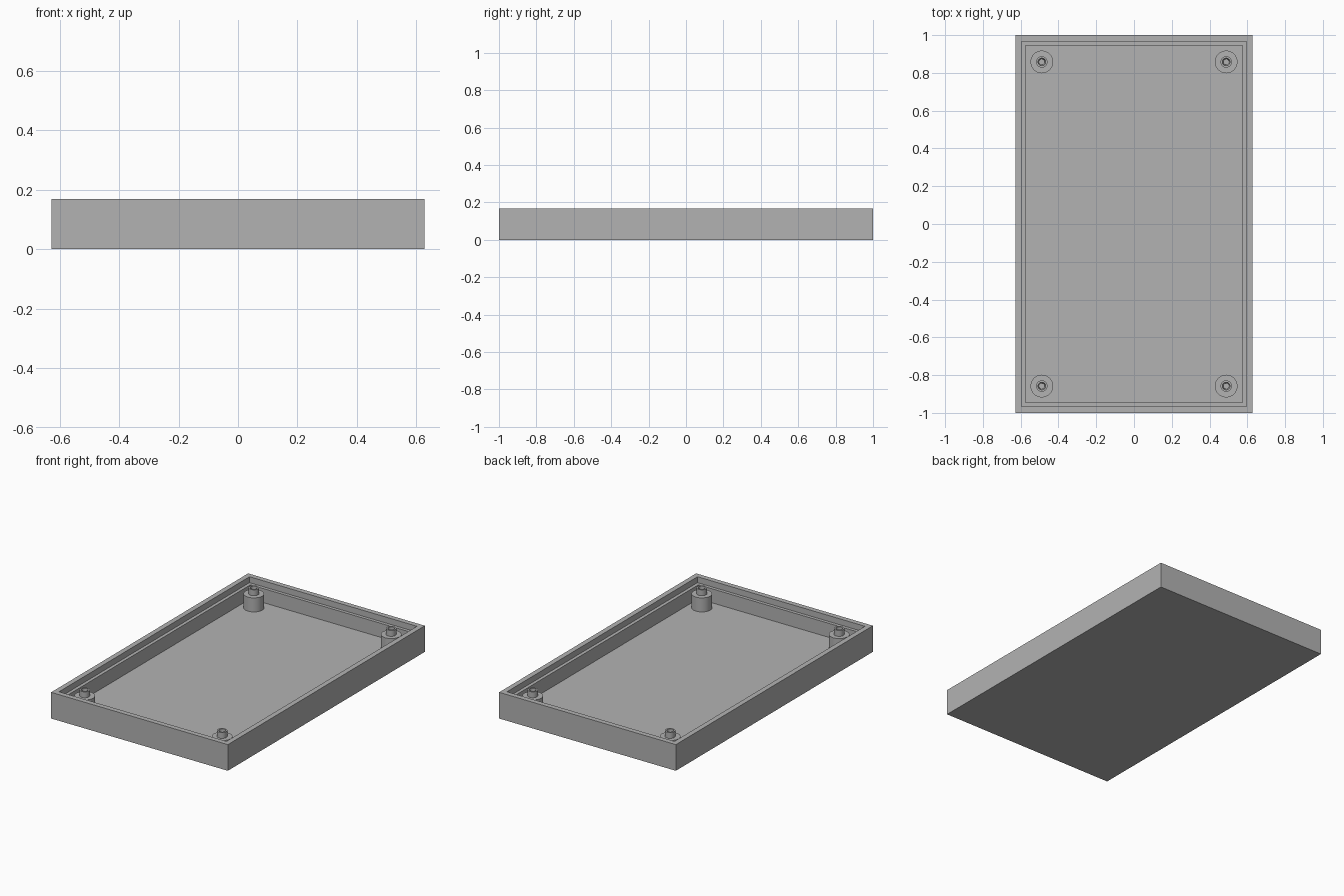
import bpy, bmesh, math

cube = bpy.data.objects.get("Cube")
if cube:
    bpy.data.objects.remove(cube, do_unlink=True)

grey = bpy.data.materials.new("plain grey")
grey.use_nodes = True
COLOUR = (0.45, 0.45, 0.45, 1)
grey.diffuse_color = COLOUR
grey.node_tree.nodes["Principled BSDF"].inputs["Base Color"].default_value = COLOUR

HALF_X, HALF_Y = 0.628, 1.0
HEIGHT, LEDGE, FLOOR = 0.168, 0.13, 0.04
SEGMENTS = 48


def loft(name, rings):
    """Bridge equal-sized rings of points, capping both ends."""
    bm = bmesh.new()
    loops = [[bm.verts.new(p) for p in ring] for ring in rings]
    count = len(loops[0])
    for a, b in zip(loops, loops[1:]):
        for i in range(count):
            j = (i + 1) % count
            bm.faces.new((a[i], a[j], b[j], b[i]))
    bm.faces.new(loops[0][::-1])
    bm.faces.new(loops[-1])
    bmesh.ops.recalc_face_normals(bm, faces=bm.faces)
    mesh = bpy.data.meshes.new(name)
    bm.to_mesh(mesh)
    bm.free()
    mesh.materials.append(grey)
    obj = bpy.data.objects.new(name, mesh)
    bpy.context.collection.objects.link(obj)
    return obj


def rectangle(inset, z):
    x, y = HALF_X - inset, HALF_Y - inset
    return [(-x, -y, z), (x, -y, z), (x, y, z), (-x, y, z)]


def circle(radius, z):
    step = math.tau / SEGMENTS
    return [(radius * math.cos(i * step), radius * math.sin(i * step), z)
            for i in range(SEGMENTS)]


# Tray: outer wall, rim, stepped ledge and recessed floor
loft("tray", [rectangle(*p) for p in (
    (0, 0), (0, HEIGHT), (0.033, HEIGHT),
    (0.033, LEDGE), (0.054, LEDGE), (0.054, FLOOR))])

# Corner posts: wide boss, narrow locating pin and a blind screw hole
post_profile = ((0.06, FLOOR - 0.01), (0.06, LEDGE), (0.03, LEDGE),
                (0.03, HEIGHT), (0.02, HEIGHT), (0.015, FLOOR))
for side, sx in (("right", -1), ("left", 1)):
    for end, sy in (("front", -1), ("back", 1)):
        post = loft(f"{end}_{side}_post", [circle(*p) for p in post_profile])
        post.location = (sx * 0.488, sy * 0.858, 0)
        bpy.ops.object.select_all(action="DESELECT")
        post.select_set(True)
        bpy.context.view_layer.objects.active = post
        bpy.ops.object.shade_smooth_by_angle(angle=math.radians(30))
